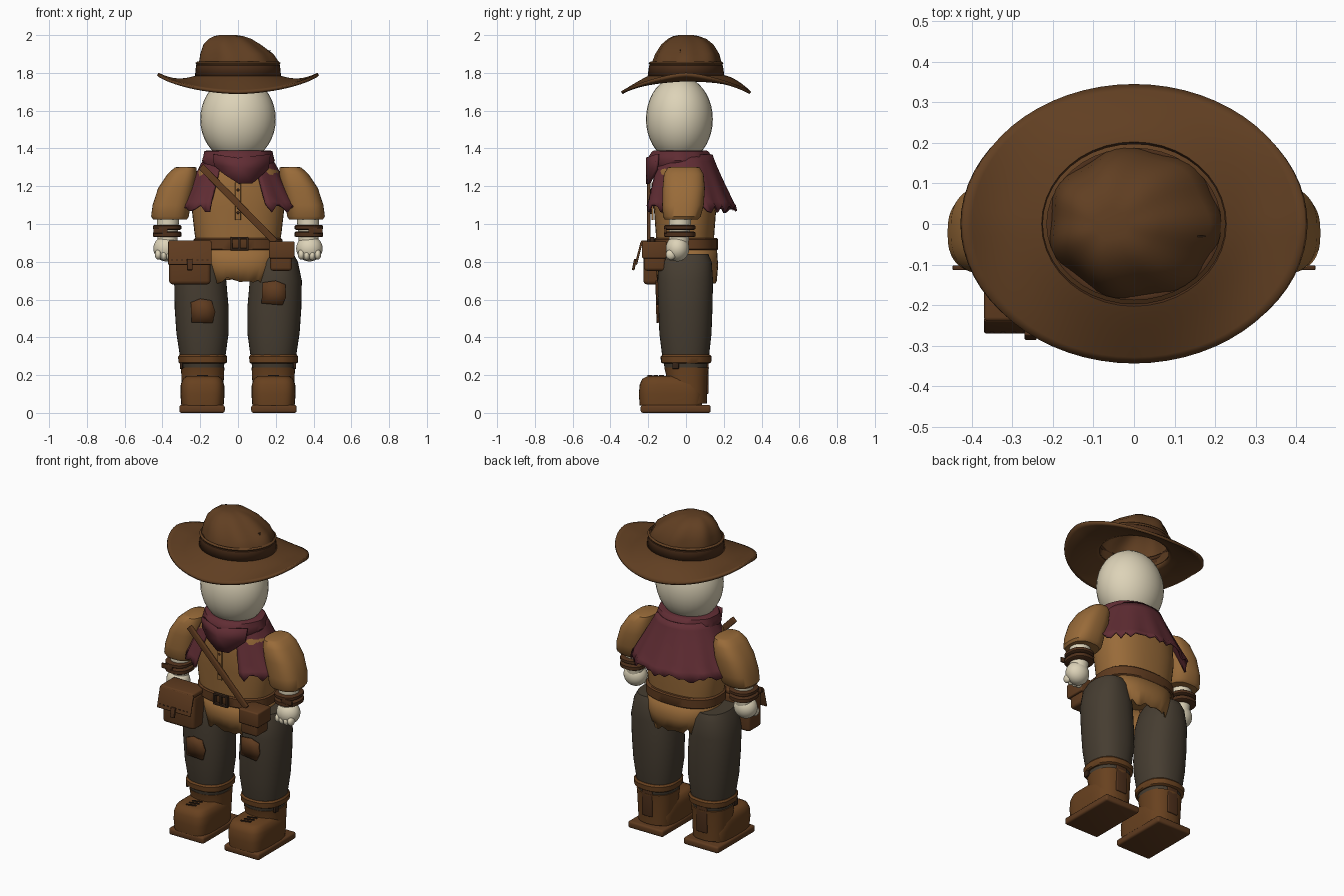
import bpy, bmesh, math, random
from mathutils import Vector, Matrix, Euler

if "Cube" in bpy.data.objects:
    bpy.data.objects.remove(bpy.data.objects["Cube"])
random.seed(4)


def mat(name, hexa):
    m = bpy.data.materials.new(name)
    rgb = [int(hexa[i:i + 2], 16) / 255 for i in (0, 2, 4)]
    m.diffuse_color = [((c + .055) / 1.055) ** 2.4 if c > .04 else c / 12.92 for c in rgb] + [1]
    m.use_nodes = True
    m.node_tree.nodes["Principled BSDF"].inputs["Base Color"].default_value = m.diffuse_color
    return m


SKIN = mat("pale cloth", "DDD3B8")
TAN = mat("tan shirt", "996B39")
PANTS = mat("dark trousers", "463D31")
HAT = mat("hat brown", "613F22")
BOOT = mat("boot leather", "68411F")
BAG = mat("bag leather", "5F3B1F")
DARK = mat("dark leather", "4E301B")
RED = mat("wine scarf", "612D34")
METAL = mat("dark buckle", "352418")


def finish(name, m, bm, solid=0, offset=-1):
    bmesh.ops.recalc_face_normals(bm, faces=bm.faces)
    me = bpy.data.meshes.new(name)
    bm.to_mesh(me)
    bm.free()
    me.materials.append(m)
    o = bpy.data.objects.new(name, me)
    bpy.context.collection.objects.link(o)
    if solid:
        md = o.modifiers.new("thickness", 'SOLIDIFY')
        md.thickness, md.offset = solid, offset
    return o


def skin_rings(bm, rings, closed=True):
    vs = [[bm.verts.new(p) for p in r] for r in rings]
    n = len(vs[0])
    for a, b in zip(vs, vs[1:]):
        for i in range(n if closed else n - 1):
            j = (i + 1) % n
            bm.faces.new((a[i], a[j], b[j], b[i]))
    return vs


def loft(name, m, secs, p=2, n=40, bottom=True, top=True, lump=0, lobes=7, ragged=0, solid=0):
    """Stack of superellipse sections (cx, cy, z, rx, ry); ragged tears the first one."""
    bm = bmesh.new()
    rings = []
    for k, (cx, cy, z, rx, ry) in enumerate(secs):
        r = []
        for i in range(n):
            a = 2 * math.pi * i / n
            c, s = math.cos(a), math.sin(a)
            f = 1 + (lump * math.cos(lobes * a + .4) if 0 < k else 0)
            dz = random.uniform(-ragged, ragged) if k == 0 else 0
            r.append((cx + f * rx * math.copysign(abs(c) ** (2 / p), c),
                      cy + f * ry * math.copysign(abs(s) ** (2 / p), s), z + dz))
        rings.append(r)
    vs = skin_rings(bm, rings)
    if bottom:
        bm.faces.new(vs[0][::-1])
    if top:
        bm.faces.new(vs[-1])
    return finish(name, m, bm, solid)


def box(name, m, c, size, bevel=.008, rot=(0, 0, 0)):
    bm = bmesh.new()
    bmesh.ops.create_cube(bm, size=1)
    bmesh.ops.scale(bm, vec=size, verts=bm.verts)
    if bevel:
        bmesh.ops.bevel(bm, geom=bm.edges[:], offset=bevel, segments=3, profile=.5, affect='EDGES')
    bm.transform(Matrix.Translation(c) @ Euler(rot).to_matrix().to_4x4())
    return finish(name, m, bm)


def ball(name, m, c, r):
    bm = bmesh.new()
    bmesh.ops.create_uvsphere(bm, u_segments=32, v_segments=20, radius=1)
    bm.transform(Matrix.Translation(c) @ Matrix.Diagonal((*r, 1)))
    return finish(name, m, bm)


def plate(name, m, pts, y, t, curve=0):
    """Flat cut-out in the xz plane, bent backwards by curve."""
    bm = bmesh.new()
    cx, cz = (sum(q[i] for q in pts) / len(pts) for i in (0, 1))
    bend = lambda x, z: (x, y + curve * (x - cx) ** 2, z)
    mid = bm.verts.new(bend(cx, cz))
    vs = [bm.verts.new(bend(*q)) for q in pts]
    for i in range(len(vs)):
        bm.faces.new((mid, vs[i], vs[(i + 1) % len(vs)]))
    return finish(name, m, bm, t, 0)


# Head and torso
ball("head", SKIN, (0, -.035, 1.555), (.2, .177, .228))
loft("shirt_body", TAN, [(0, -.005, .86, .215, .15), (0, -.005, .95, .23, .155), (0, -.005, 1.08, .245, .165),
                         (0, -.008, 1.2, .24, .168), (0, -.012, 1.28, .215, .155), (0, -.02, 1.35, .15, .125)], p=2.4)
loft("shirt_tail", TAN, [(.01, .005, .705, .175, .15), (.01, .005, .78, .2, .157), (0, 0, .88, .215, .155)],
     p=2.5, bottom=False, top=False, ragged=.022, solid=.008)
box("shirt_placket", TAN, (0, -.177, 1.12), (.03, .012, .2), .003)
for z in (1.06, 1.12, 1.18):
    ball("shirt_button", DARK, (0, -.185, z), (.007, .005, .007))

# Belt and buckle
loft("belt", BAG, [(0, 0, .862, .228, .165), (0, 0, .868, .236, .17), (0, 0, .918, .236, .17),
                   (0, 0, .925, .226, .163)], p=2.4)
for x, z, w, h in ((-.035, .895, .012, .07), (.05, .895, .012, .07), (.008, .926, .09, .012),
                   (.008, .866, .09, .012), (.008, .895, .012, .06)):
    box("belt_buckle", METAL, (x, -.178, z), (w, .02, h), .003)

# Shoulder strap
box("shoulder_strap", BAG, (0, -.197, 1.105), (.56, .018, .036), .004, (0, math.radians(45.5), 0))

# Scarf: neck roll, front fold and cape
loft("scarf_roll", RED, [(0, -.03, 1.30, .175, .155), (0, -.03, 1.335, .192, .17), (0, -.03, 1.36, .185, .165),
                         (0, -.03, 1.385, .18, .148), (0, -.03, 1.39, .165, .135)], lump=.015, lobes=9)
plate("scarf_front_fold", RED, [(-.13, 1.37), (0, 1.35), (.17, 1.37), (.16, 1.29), (.075, 1.215), (.005, 1.213),
                                (-.07, 1.26), (-.125, 1.31)], -.205, .016, 2.2)
bm = bmesh.new()
rings = []
N, M = 56, 8
for k in range(M + 1):
    t = k / M
    ring = []
    for i in range(N + 1):
        a = math.radians(28 + 304 * i / N)          # measured from the front
        back = -math.cos(a)
        rx = .165 + .155 * t
        ry = .145 + (.115 * t ** 1.1 if back > 0 else .085 * t)
        w = 1 + .025 * t * math.sin(13 * a)
        z = 1.365 - .285 * t + (random.uniform(-.02, .02) if k == M else 0)
        ring.append((rx * w * math.sin(a), -.01 * (1 - t) + ry * w * back, z))
    rings.append(ring)
skin_rings(bm, rings, closed=False)
finish("scarf_cape", RED, bm, .012, 0)

# Hat: brim, crown and band
bm = bmesh.new()
rings = []
for k in range(11):
    t = k / 10
    ring = []
    for i in range(64):
        a = 2 * math.pi * i / 64
        c, s = math.cos(a), math.sin(a)
        drop = .088 * t ** (1.7 if s > 0 else 1.1) * abs(s) ** 1.5
        lift = .012 * t ** 4 * abs(c) - .02 * math.sin(math.pi * t) * c * c
        ring.append(((.205 + .22 * t) * c, (.185 + .155 * t) * s, 1.782 - drop + lift))
    rings.append(ring)
skin_rings(bm, rings)
finish("hat_brim", HAT, bm, .016, 0)
loft("hat_crown", HAT, [(0, 0, 1.775, .215, .192), (.002, .002, 1.85, .212, .183), (-.01, .005, 1.9, .192, .167),
                        (-.035, .006, 1.95, .15, .136), (-.045, .005, 1.98, .112, .1),
                        (-.052, 0, 1.995, .075, .065), (-.055, 0, 2.0, .045, .038)],
     lump=.035, lobes=7, n=56, bottom=False)
loft("hat_band", DARK, [(0, 0, 1.785, .228, .203), (0, 0, 1.84, .222, .195), (0, 0, 1.852, .205, .18)],
     bottom=False, top=False, solid=.01)
loft("hat_band_edge", HAT, [(0, 0, 1.843, .22, .193), (0, 0, 1.852, .226, .198), (0, 0, 1.86, .215, .187)],
     bottom=False, top=False)
for k in range(4):
    box("hat_stitch", METAL, (.165, -.03, 1.885 + .011 * k), (.022, .003, .003), 0, (0, -.3, 0))

for s, side in ((1, "left_"), (-1, "right_")):
    S = lambda rows: [(s * r[0], *r[1:]) for r in rows]
    # Arms
    loft(side + "sleeve", TAN, S([(.36, -.025, 1.025, .09, .088), (.36, -.022, 1.04, .1, .1), (.352, -.016, 1.1, .1, .11),
                                  (.325, -.012, 1.19, .098, .112), (.295, -.012, 1.265, .078, .105),
                                  (.278, -.012, 1.298, .058, .085), (.276, -.012, 1.303, .045, .07)]), p=2.6)
    loft(side + "forearm", SKIN, S([(.375, -.04, .87, .05, .05), (.37, -.03, 1.04, .06, .06)]))
    for z, h in ((.945, .03), (.982, .026)):
        loft(side + "wrist_band", DARK, S([(.375, -.033, z - h / 2, .068, .075), (.375, -.033, z - h / 2 + .005, .075, .083),
                                           (.375, -.033, z + h / 2 - .005, .075, .083),
                                           (.375, -.033, z + h / 2, .068, .075)]), p=2.4)
    box(side + "wrist_strap_end", DARK, (s * .41, -.108, .965), (.075, .012, .03), .003)
    ball(side + "hand", SKIN, (s * .378, -.045, .87), (.07, .062, .068))
    for k in range(4):
        ball(side + "finger", SKIN, (s * (.335 + .029 * k), -.08, .832 + .004 * abs(k - 1.5)), (.018, .027, .027))
    # Legs
    loft(side + "trouser_leg", PANTS, S([(.186, 0, .22, .108, .11), (.187, -.002, .31, .122, .125), (.188, -.003, .42, .138, .138),
                                         (.192, -.003, .55, .143, .143), (.2, -.004, .7, .138, .147),
                                         (.205, -.004, .8, .112, .14), (.205, -.002, .84, .09, .12)]), p=2.3)
    # Boots
    loft(side + "boot_shaft", BOOT, S([(.187, .005, .05, .105, .105), (.187, .005, .2, .113, .11),
                                       (.187, .003, .24, .115, .118)]), p=2.4)
    loft(side + "boot_cuff", BOOT, S([(.188, 0, .262, .122, .124), (.188, 0, .268, .128, .133),
                                      (.188, 0, .298, .13, .135), (.188, 0, .308, .122, .126)]), p=2.4, lump=.008, lobes=11)
    loft(side + "boot_foot", BOOT, S([(.188, -.08, .04, .112, .165), (.188, -.08, .1, .117, .17), (.188, -.085, .15, .115, .16),
                                      (.188, -.09, .18, .104, .142), (.188, -.09, .194, .085, .115)]), p=4)
    box(side + "boot_back_strip", DARK, (s * .188, .112, .2), (.07, .014, .2), .005)
    box(side + "boot_buckle", METAL, (s * .3, -.055, .25), (.016, .035, .035), .004)
    box(side + "boot_sole", BAG, (s * .19, -.055, .021), (.24, .37, .042), .012)
    for k in range(3):
        box(side + "boot_lace", METAL, (s * .188, -.13 - .03 * k, .197), (.06, .008, .006), 0, (0, 0, .3))

# Knee patches
plate("right_knee_patch", BAG, [(-.25, .585), (-.2, .605), (-.14, .595), (-.12, .535), (-.135, .475), (-.245, .48)],
      -.154, .009, 1.5)
plate("left_knee_patch", BAG, [(.13, .69), (.2, .70), (.25, .68), (.255, .615), (.235, .57), (.125, .58)],
      -.156, .009, 1.5)

# Large pouch with flap and clasp
box("large_pouch", BAG, (-.255, -.163, .785), (.22, .125, .21), .02)
box("large_pouch_lid", BAG, (-.255, -.17, .898), (.23, .14, .03), .01)
box("large_pouch_flap", BAG, (-.255, -.25, .845), (.23, .012, .125), .005, (-.25, 0, 0))
box("large_pouch_clasp", DARK, (-.255, -.274, .785), (.03, .014, .06), .004, (-.2, 0, 0))
for k in range(8):
    box("large_pouch_stitch", METAL, (-.35 + .027 * k, -.268, .81), (.01, .004, .004), 0)

# Small pouch
box("small_pouch", BAG, (.228, -.165, .82), (.115, .115, .135), .016)
box("small_pouch_flap", BAG, (.232, -.168, .863), (.135, .13, .09), .008)

# Smooth shading with sharp edges kept
for o in bpy.context.scene.objects:
    o.select_set(True)
    bpy.context.view_layer.objects.active = o
bpy.ops.object.shade_smooth_by_angle(angle=math.radians(40))
